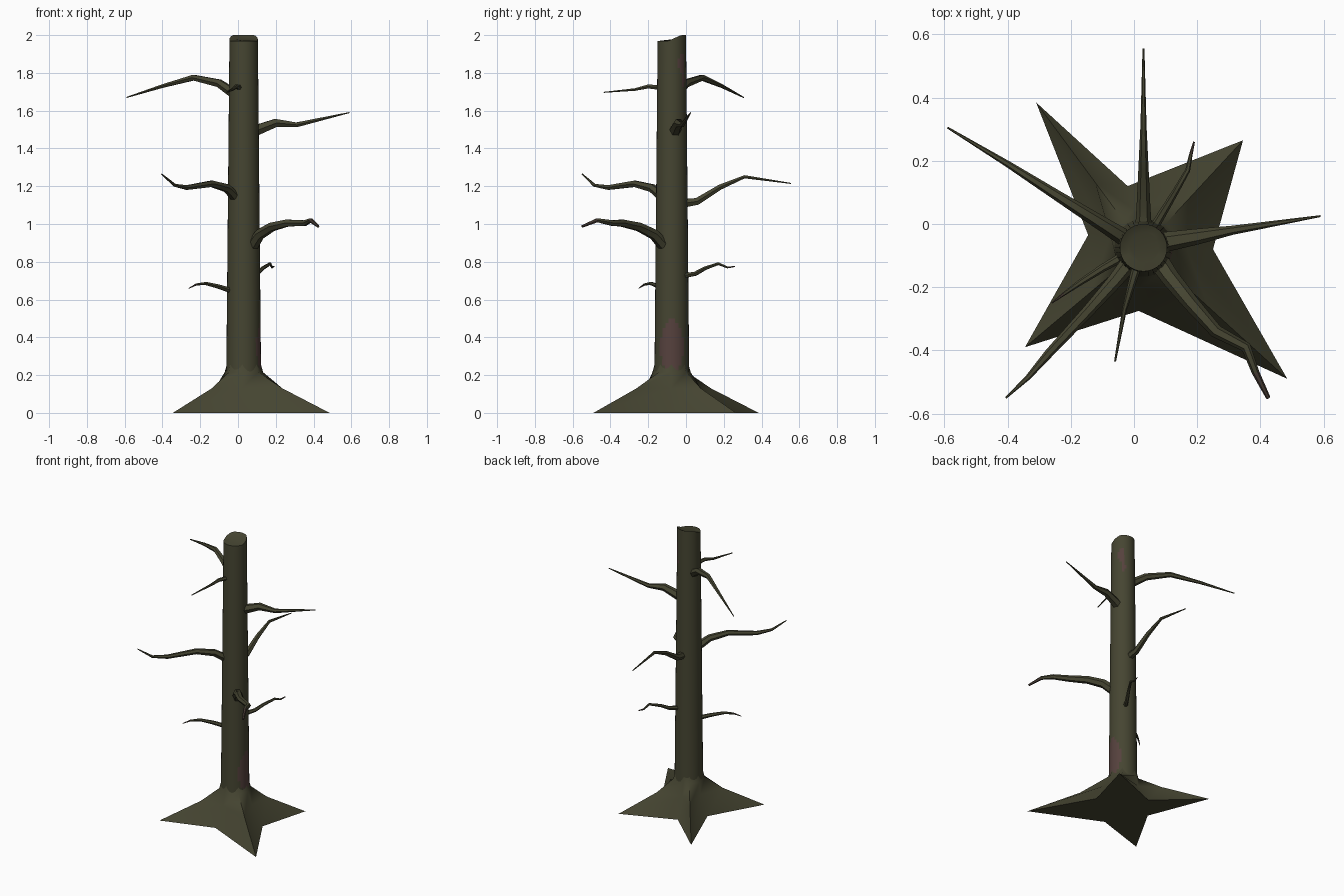
import bpy, bmesh, math
from mathutils import Vector

cube = bpy.data.objects.get("Cube")
if cube:
    bpy.data.objects.remove(cube, do_unlink=True)


def material(name, rgb):
    mat = bpy.data.materials.new(name)
    mat.use_nodes = True
    mat.diffuse_color = (*rgb, 1)
    bsdf = mat.node_tree.nodes["Principled BSDF"]
    bsdf.inputs["Base Color"].default_value = (*rgb, 1)
    bsdf.inputs["Roughness"].default_value = 0.9
    return mat


BARK = material("olive bark", (0.060, 0.059, 0.031))
PATCH = material("reddish bare patch", (0.092, 0.053, 0.047))
TIP = material("reddish twig tip", (0.068, 0.048, 0.037))
CENTRE = Vector((0.03, -0.075, 0))


def loft(name, rings, mats, rule=None, angle=50):
    """Skin a closed tube through rings of points, capping both ends."""
    bm = bmesh.new()
    loops = [[bm.verts.new(p) for p in ring] for ring in rings]
    n = len(loops[0])
    for a, b in zip(loops, loops[1:]):
        for i in range(n):
            j = (i + 1) % n
            bm.faces.new((a[i], a[j], b[j], b[i]))
    bm.faces.new(loops[0][::-1])
    bm.faces.new(loops[-1])
    bmesh.ops.recalc_face_normals(bm, faces=bm.faces)
    if rule:
        for f in bm.faces:
            f.material_index = rule(f.calc_center_median())
    mesh = bpy.data.meshes.new(name)
    bm.to_mesh(mesh)
    bm.free()
    for m in mats:
        mesh.materials.append(m)
    obj = bpy.data.objects.new(name, mesh)
    bpy.context.collection.objects.link(obj)
    bpy.ops.object.select_all(action='DESELECT')
    obj.select_set(True)
    bpy.context.view_layer.objects.active = obj
    bpy.ops.object.shade_smooth_by_angle(angle=math.radians(angle))
    return obj


# Trunk: tapered column with a broken, slanted top and two bare patches
SIDES = 32


def around(radius, height):
    pts = []
    for i in range(SIDES):
        a = math.tau * i / SIDES
        pts.append(CENTRE + Vector((radius * math.cos(a), radius * math.sin(a), height(math.sin(a)))))
    return pts


def broken_top(s):
    return 1.968 + 0.032 * min(1, max(0, 0.3 + 1.1 * s))


def inner_top(s):
    return 1.972 + 0.4 * (broken_top(s) - 1.968)


# angle, height, half angle, half height of each patch
PATCHES = [(0, 0.35, 0.75, 0.145), (0.75, 1.85, 0.3, 0.05), (0.9, 1.77, 0.2, 0.035)]


def patch_rule(p):
    a = math.atan2(p.y - CENTRE.y, p.x - CENTRE.x)
    return int(any(((a - pa) / wa) ** 2 + ((p.z - pz) / wz) ** 2 < 1 for pa, pz, wa, wz in PATCHES))


rings = []
for k in range(75):
    z = 0.1 + 0.025 * k
    rings.append(around(0.094 - 0.0095 * z, lambda s, z=z: z))
rings.append(around(0.075, broken_top))
rings.append(around(0.05, inner_top))
loft("trunk", rings, [BARK, PATCH], patch_rule)

# Root flare: four-pointed star rising into a collar round the trunk
STAR = [(0.345, 0.265), (-0.02, 0.12), (-0.31, 0.385), (-0.145, -0.035),
        (-0.345, -0.39), (0.015, -0.275), (0.485, -0.49), (0.25, -0.08)]
foot, middle, collar, rim = [], [], [], []
for i, (x, y) in enumerate(STAR):
    point = Vector((x, y, 0))
    out = point - CENTRE
    foot.append(point)
    middle.append(CENTRE + out * (0.62 if i % 2 else 0.45) + Vector((0, 0, 0.13)))
    collar.append(CENTRE + out.normalized() * 0.103 + Vector((0, 0, 0.215)))
    rim.append(CENTRE + out.normalized() * 0.085 + Vector((0, 0, 0.28)))
loft("root_flare", [foot, middle, collar, rim], [BARK], angle=65)


# Branches: six-sided tapering tubes along short paths
def branch(name, path, thick, tip=0.003, red_tip=False):
    pts = [Vector(p) for p in path]
    last = len(pts) - 1
    rings = []
    for i, p in enumerate(pts):
        t = (pts[min(i + 1, last)] - pts[max(i - 1, 0)]).normalized()
        side = t.cross(Vector((0, 0, 1))).normalized()
        up = side.cross(t)
        r = thick + (tip - thick) * (i / last) ** 1.2
        rings.append([p + r * (math.cos(a) * side + math.sin(a) * up)
                      for a in (math.tau * k / 6 for k in range(6))])
    obj = loft(name, rings, [BARK, TIP])
    if red_tip:
        for f in obj.data.polygons:
            f.material_index = int((f.center - pts[-1]).length < (f.center - pts[-2]).length
                                   or (f.center - (pts[-1] + pts[-2]) / 2).length < 0.03)


branch("upper_right_branch", [(-0.02, -0.05, 1.69), (-0.1, 0, 1.745), (-0.235, 0.085, 1.775),
                              (-0.4, 0.19, 1.73), (-0.59, 0.305, 1.67)], 0.028)
branch("upper_left_branch", [(0.08, -0.06, 1.49), (0.2, -0.04, 1.535), (0.31, -0.02, 1.525),
                             (0.59, 0.025, 1.59)], 0.033)
branch("front_right_branch", [(-0.02, -0.13, 1.15), (-0.06, -0.18, 1.19), (-0.14, -0.27, 1.213),
                              (-0.27, -0.41, 1.193), (-0.335, -0.485, 1.205),
                              (-0.405, -0.55, 1.265)], 0.027)
branch("front_left_branch", [(0.08, -0.12, 0.89), (0.115, -0.17, 0.945), (0.18, -0.25, 0.985),
                             (0.26, -0.34, 1.005), (0.355, -0.39, 1.005), (0.385, -0.47, 1.02),
                             (0.425, -0.55, 0.987)], 0.032, 0.007, True)
branch("back_branch", [(0.03, -0.01, 1.11), (0.03, 0.06, 1.12), (0.03, 0.18, 1.195),
                       (0.03, 0.31, 1.25), (0.03, 0.555, 1.215)], 0.026)
branch("front_twig", [(0.01, -0.13, 1.722), (-0.01, -0.2, 1.728), (-0.03, -0.27, 1.712),
                      (-0.06, -0.435, 1.697)], 0.015)
branch("lower_right_twig", [(-0.03, -0.1, 0.645), (-0.1, -0.14, 0.668), (-0.17, -0.185, 0.685),
                            (-0.22, -0.22, 0.68), (-0.26, -0.25, 0.66)], 0.015, 0.002, True)
branch("lower_back_twig", [(0.07, 0, 0.728), (0.1, 0.05, 0.737), (0.13, 0.1, 0.765),
                           (0.17, 0.17, 0.79), (0.18, 0.22, 0.77),
                           (0.19, 0.26, 0.775)], 0.014, 0.003, True)
